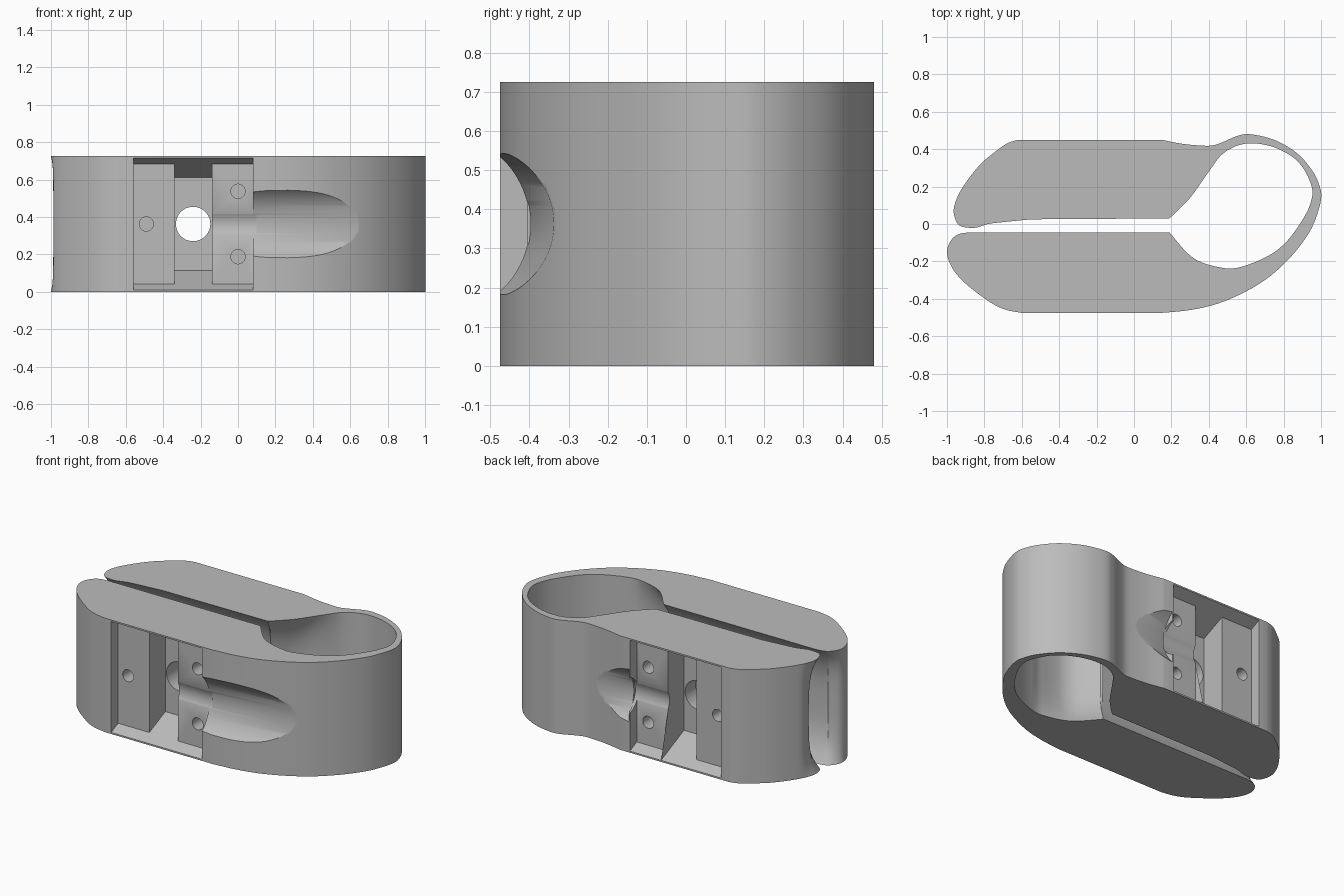
import bpy
import bmesh
from math import radians, cos, sin, tau
from mathutils import Vector

if "Cube" in bpy.data.objects:
    bpy.data.objects.remove(bpy.data.objects["Cube"], do_unlink=True)

H = 0.725
MID = H / 2

grey = bpy.data.materials.new("plain_grey")
grey.use_nodes = True
colour = (0.5, 0.5, 0.5, 1)
grey.diffuse_color = colour
grey.node_tree.nodes["Principled BSDF"].inputs["Base Color"].default_value = colour


def clamp(value):
    return max(0, min(1, value))


def smooth_run(points, steps):
    """Catmull-Rom curve through an open run of points in hundredths."""
    p = [Vector(q) / 100 for q in points]
    p = [p[0]] + p + [p[-1]]
    out = []
    for a, b, c, d in zip(p, p[1:], p[2:], p[3:]):
        for i in range(steps):
            t = i / steps
            out.append(b + (c - a) * (t / 2)
                       + (a * 2 - b * 5 + c * 4 - d) * (t * t / 2)
                       + (b * 3 - a - c * 3 + d) * (t ** 3 / 2))
    return out + [p[-1]]


def loft(name, rings):
    """Closed solid through a list of matching point rings."""
    bm = bmesh.new()
    loops = [[bm.verts.new(v) for v in ring] for ring in rings]
    for low, high in zip(loops, loops[1:]):
        for i in range(len(low)):
            bm.faces.new((low[i - 1], low[i], high[i], high[i - 1]))
    bm.faces.new(loops[0][::-1])
    bm.faces.new(loops[-1])
    bmesh.ops.recalc_face_normals(bm, faces=bm.faces)
    mesh = bpy.data.meshes.new(name)
    bm.to_mesh(mesh)
    bm.free()
    mesh.materials.append(grey)
    obj = bpy.data.objects.new(name, mesh)
    bpy.context.collection.objects.link(obj)
    return obj


def rod(name, start, end, radius, sides=48):
    """Cylinder between two points."""
    start, end = Vector(start), Vector(end)
    turn = (end - start).to_track_quat("Z", "Y")
    ring = [turn @ Vector((radius * cos(tau * i / sides), radius * sin(tau * i / sides), 0))
            for i in range(sides)]
    return loft(name, [[start + v for v in ring], [end + v for v in ring]])


# Clamp outline, anticlockwise: outer wall, both jaw tips, slot and eye of the loop
front_wall = [(-60, -47.5), (15, -47.5)]
loop_wall = [(15, -47.5), (30, -46), (45, -42.5), (60, -36), (72, -28.5), (82, -19.5),
             (90, -10), (96, 0), (100, 13), (99, 21), (95, 29), (87, 38), (75, 45),
             (62, 48), (55, 47), (48, 44), (42, 42), (35, 42), (25, 43), (15, 45)]
back_tip = [(-62, 45), (-68, 43), (-75, 38), (-83, 31), (-92, 19), (-96, 10), (-96, 4),
            (-93, -1), (-85, -2), (-78, 0), (-70, 1), (-55, 2.5)]
back_slot = [(-55, 2.5), (19, 3)]
eye = [(19, 3), (30, 14), (40, 28), (48, 38), (60, 43), (75, 41), (88, 33), (95, 20),
       (94, 10), (88, -1), (80, -11), (70, -18), (55, -23.5), (45, -23), (35, -20),
       (28, -15), (19, -4.5)]
front_slot = [(19, -4.5), (-88, -4.5)]
front_tip = [(-88, -4.5), (-94, -5.5), (-98, -9), (-100, -15), (-98, -22), (-93, -29),
             (-85, -36), (-75, -43), (-68, -46), (-60, -47.5)]
outline = []
for run in (front_wall, loop_wall, back_tip, back_slot, eye, front_slot, front_tip):
    outline += smooth_run(run, 1 if run is front_wall else 5)[:-1]
    if run in (loop_wall,):
        outline.append(Vector(run[-1]) / 100)


def hollow(p):
    """How strongly the inner wall is hollowed at an outline point."""
    if p.x < -0.5:
        return clamp((0.18 - abs(p.y + 0.02)) / 0.14)
    return clamp((0.55 - p.x) / 0.25) * clamp((0.4 - abs(p.y)) / 0.2)


def section(z):
    """Outline at one height, with slot and jaw ends hollowed between the rims."""
    bow = 0.085 * (1 - abs(2 * z / H - 1) ** 3)
    ring = []
    for i, p in enumerate(outline):
        along = (outline[(i + 1) % len(outline)] - p).normalized() + (p - outline[i - 1]).normalized()
        inward = Vector((-along.y, along.x)).normalized()
        ring.append((*(p + inward * bow * hollow(p)), z))
    return ring


body = loft("clamp_body", [section(H * i / 20) for i in range(21)])


def recess(name, face, side, x0, x1, depth):
    """Pocket whose floor and ceiling slope inward with depth."""
    def rim(x, d):
        half = MID - 0.01 - 0.45 * d
        y = face - side * d
        return [(x, y, MID - half), (x, y, MID + half)]
    rings = []
    for x in (x0, x1):
        low_out, high_out = rim(x, 0)
        low_in, high_in = rim(x, depth)
        over = Vector((0, side * 0.1, 0))
        rings.append([Vector(low_out) + over, low_out, low_in,
                      high_in, high_out, Vector(high_out) + over])
    return loft(name, rings)


# Cutters: the same set on both jaws, with a shorter scoop at the back
cutters = []
for label, face, side, reach, drift in (("front", -0.475, -1, 0.7, 0.077),
                                        ("back", 0.45, 1, 0.3, 0.051)):
    plate = face - side * 0.07
    cutters.append(recess(label + "_pocket", face, side, -0.56, 0.08, 0.07))
    cutters.append(recess(label + "_channel", face, side, -0.34, -0.14, 0.23))
    # cable scoop running toward the loop
    axis = plate + side * 0.232
    cutters.append(rod(label + "_scoop", (0.06, axis, MID),
                       (0.06 + reach, axis + drift, MID), 0.234, 96))
    cutters.append(rod(label + "_groove", (-0.2, plate + side * 0.101, MID),
                       (0.1, plate + side * 0.101, MID), 0.115, 96))
    for x, dz in ((-0.49, 0), (0, 0.175), (0, -0.175)):
        cutters.append(rod(label + "_screw_hole", (x, face, MID + dz),
                           (x, plate - side * 0.15, MID + dz), 0.038, 32))
cutters.append(rod("bolt_hole", (-0.24, -0.6, MID), (-0.24, 0.6, MID), 0.092))

bpy.context.view_layer.objects.active = body
for cutter in cutters:
    cut = body.modifiers.new(cutter.name, "BOOLEAN")
    cut.operation = "DIFFERENCE"
    cut.solver = "EXACT"
    cut.object = cutter
    bpy.ops.object.modifier_apply(modifier=cut.name)
    bpy.data.objects.remove(cutter, do_unlink=True)

bpy.ops.object.select_all(action="DESELECT")
body.select_set(True)
bpy.ops.object.shade_smooth_by_angle(angle=radians(30))
